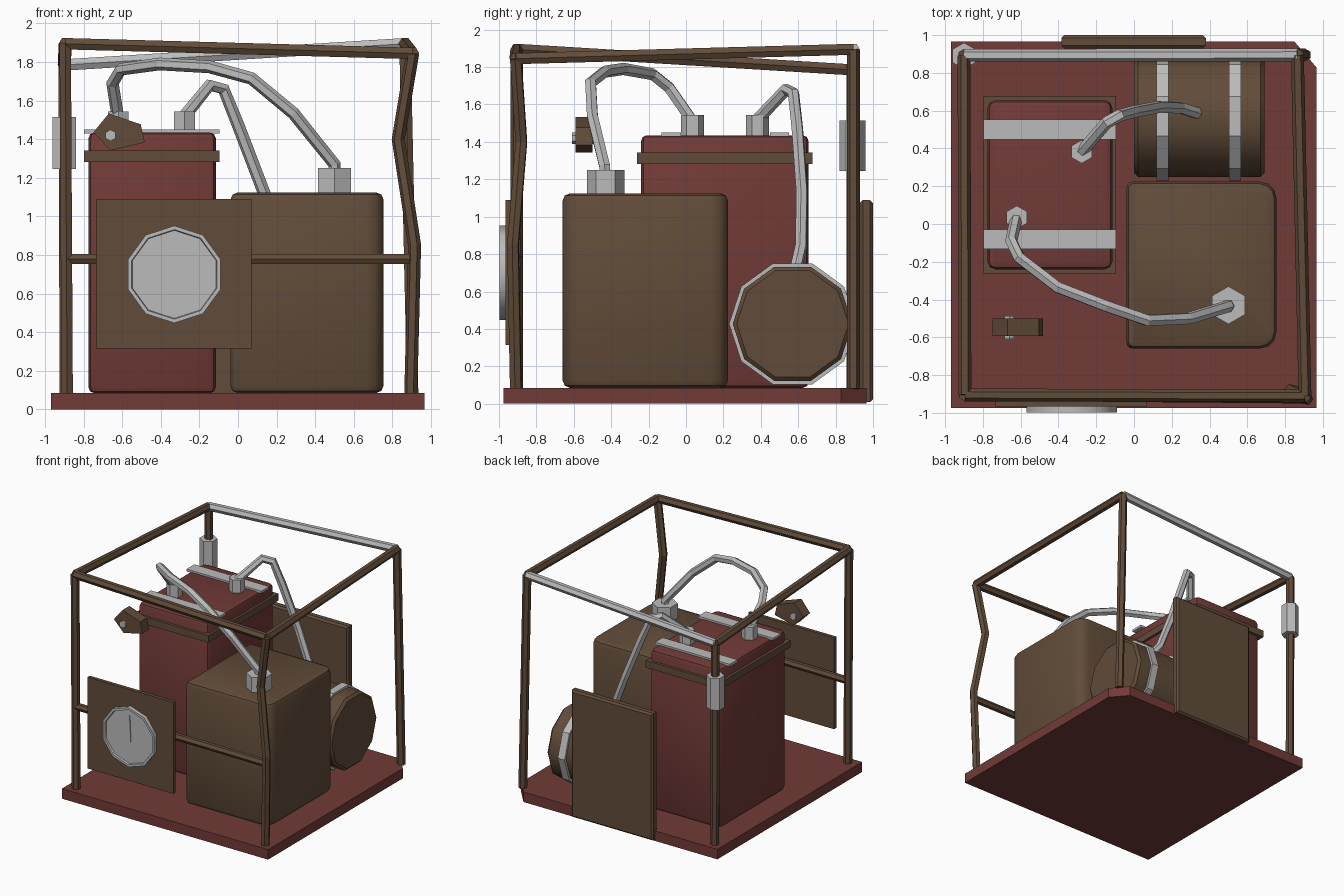
import bpy, bmesh, math

cube = bpy.data.objects.get("Cube")
if cube:
    bpy.data.objects.remove(cube, do_unlink=True)


def material(name, rgb):
    m = bpy.data.materials.new(name)
    m.use_nodes = True
    m.diffuse_color = (*rgb, 1)
    m.node_tree.nodes["Principled BSDF"].inputs["Base Color"].default_value = (*rgb, 1)
    return m


BROWN = material("brown", (0.12, 0.072, 0.041))
RED = material("dark red", (0.165, 0.043, 0.038))
GREY = material("grey", (0.5, 0.5, 0.5))


def finish(name, bm, mat, smooth):
    bmesh.ops.recalc_face_normals(bm, faces=bm.faces)
    mesh = bpy.data.meshes.new(name)
    bm.to_mesh(mesh)
    bm.free()
    mesh.materials.append(mat)
    obj = bpy.data.objects.new(name, mesh)
    bpy.context.collection.objects.link(obj)
    if smooth:
        bpy.ops.object.select_all(action="DESELECT")
        obj.select_set(True)
        bpy.context.view_layer.objects.active = obj
        bpy.ops.object.shade_smooth_by_angle(angle=math.radians(smooth))
    return obj


def prism(name, outline, axis, lo, hi, mat, bevel=0, segments=1, smooth=0, dish=None):
    """Extrude a 2D outline along an axis; optionally bevel the caps or dish the low cap."""
    place = {"x": lambda a, b, t: (t, a, b),
             "y": lambda a, b, t: (a, t, b),
             "z": lambda a, b, t: (a, b, t)}[axis]
    bm = bmesh.new()
    low = [bm.verts.new(place(a, b, lo)) for a, b in outline]
    high = [bm.verts.new(place(a, b, hi)) for a, b in outline]
    caps = [bm.faces.new(low), bm.faces.new(high)]
    n = len(outline)
    for i in range(n):
        j = (i + 1) % n
        bm.faces.new((low[i], low[j], high[j], high[i]))
    bmesh.ops.recalc_face_normals(bm, faces=bm.faces)
    if bevel:
        rims = list(caps[0].edges) + list(caps[1].edges)
        bmesh.ops.bevel(bm, geom=rims, offset=bevel, segments=segments,
                        profile=0.5, affect="EDGES")
    if dish:
        rim, depth = dish
        bmesh.ops.inset_region(bm, faces=[caps[0]], thickness=rim)
        bmesh.ops.inset_region(bm, faces=[caps[0]], thickness=0.004, depth=-depth)
    return finish(name, bm, mat, smooth)


def rect(a0, a1, b0, b1):
    return [(a0, b0), (a1, b0), (a1, b1), (a0, b1)]


def round_rect(a0, a1, b0, b1, left, right, steps=3):
    pts = []
    for a, b, r, start in ((a1, b1, right, 0), (a0, b1, left, 90),
                           (a0, b0, left, 180), (a1, b0, right, 270)):
        ca = a - r if a == a1 else a + r
        cb = b - r if b == b1 else b + r
        for k in range(steps + 1):
            t = math.radians(start + 90 * k / steps)
            pts.append((ca + r * math.cos(t), cb + r * math.sin(t)))
    return pts


def ngon(a, b, r, n, turn=0):
    angles = [math.radians(turn + 360 * k / n) for k in range(n)]
    return [(a + r * math.cos(t), b + r * math.sin(t)) for t in angles]


def tube(name, points, r, mat):
    """Six-sided pipe along a path of straight pieces."""
    curve = bpy.data.curves.new(name, "CURVE")
    curve.dimensions = "3D"
    curve.bevel_depth = r
    curve.bevel_resolution = 1
    curve.use_fill_caps = True
    spline = curve.splines.new("POLY")
    spline.points.add(len(points) - 1)
    for p, co in zip(spline.points, points):
        p.co = (*co, 1)
    spline.use_smooth = False
    curve.materials.append(mat)
    obj = bpy.data.objects.new(name, curve)
    bpy.context.collection.objects.link(obj)


# Base slab with one clipped corner
prism("base", [(-0.97, -0.975), (0.965, -0.975), (0.965, 0.83), (0.85, 0.965), (-0.97, 0.965)],
      "z", 0, 0.085, RED)

# Tall tank with band and top straps
prism("tank", round_rect(-0.775, -0.115, -0.24, 0.655, 0.04, 0.04, 2), "z", 0.085, 1.435,
      RED, 0.03, 2, 40)
prism("tank_band", rect(-0.797, -0.095, -0.262, 0.677), "z", 1.283, 1.343, BROWN)
for side, y in (("front", -0.08), ("back", 0.5)):
    prism("tank_strap_" + side, rect(-0.797, -0.095, y - 0.052, y + 0.052), "z", 1.43, 1.45, GREY)

# Rounded box
prism("box", round_rect(-0.04, 0.755, -0.66, 0.225, 0.035, 0.09), "z", 0.085, 1.125,
      BROWN, 0.04, 2, 40)

# Horizontal drum with hoops
prism("drum", ngon(0.57, 0.427, 0.32, 10), "x", 0, 0.69, BROWN, 0.02, 1, 40)
for side, x in (("right", 0.15), ("left", 0.535)):
    prism("drum_hoop_" + side, ngon(0.57, 0.427, 0.34, 10), "x", x - 0.032, x + 0.032, GREY)

# Pipe fittings
for name, x, y, r, lo, hi in (("tank_nut_front", -0.62, 0.035, 0.062, 1.435, 1.545),
                              ("tank_nut_back", -0.277, 0.383, 0.062, 1.435, 1.545),
                              ("box_nut", 0.5, -0.43, 0.1, 1.12, 1.25),
                              ("post_sleeve", -0.9, 0.89, 0.07, 1.245, 1.515)):
    prism(name, ngon(x, y, r, 6, 90), "z", lo, hi, GREY)

# Hoses
tube("box_hose", [(0.5, -0.43, 1.2), (0.5, -0.435, 1.27), (0.287, -0.5, 1.535),
                  (0.07, -0.51, 1.715), (-0.147, -0.435, 1.775), (-0.405, -0.335, 1.79),
                  (-0.607, -0.18, 1.762), (-0.65, -0.09, 1.69), (-0.622, 0.035, 1.51)],
     0.033, GREY)
tube("drum_hose", [(-0.277, 0.383, 1.52), (-0.147, 0.535, 1.68), (-0.075, 0.575, 1.66),
                   (0.0, 0.595, 1.475), (0.132, 0.62, 1.13), (0.245, 0.615, 0.84),
                   (0.333, 0.587, 0.72)], 0.033, GREY)

# Frame: corner tops, posts and rails
front_right = (-0.895, -0.905, 1.895)
front_left = (0.905, -0.91, 1.845)
back_left = (0.865, 0.895, 1.895)
back_right = (-0.9, 0.893, 1.785)
R = 0.034
tube("front_right_post", [(-0.885, -0.905, 0.08), front_right], R, BROWN)
tube("front_left_post", [(0.895, -0.91, 0.08), (0.915, -0.925, 0.85), (0.83, -0.88, 1.4),
                         front_left], R, BROWN)
tube("back_left_post", [(0.905, 0.895, 0.08), back_left], R, BROWN)
tube("back_right_post", [(-0.895, 0.893, 0.08), back_right], R, BROWN)
tube("front_top_rail", [front_right, front_left], R, BROWN)
tube("left_top_rail", [front_left, back_left], R, BROWN)
tube("right_top_rail", [front_right, back_right], R, BROWN)
tube("back_top_rail", [back_right, back_left], R, GREY)
tube("front_middle_rail", [(-0.885, -0.905, 0.78), (0.905, -0.92, 0.78)], 0.03, BROWN)

# Dial panel with dished dial and needle
prism("dial_panel", rect(-0.735, 0.07, 0.315, 1.09), "y", -0.965, -0.935, BROWN)
prism("dial", ngon(-0.33, 0.7, 0.252, 10, 90), "y", -0.998, -0.96, GREY,
      smooth=40, dish=(0.02, 0.015))
prism("dial_needle", [(-0.346, 0.66), (-0.314, 0.66), (-0.325, 0.88), (-0.335, 0.88)],
      "y", -0.99, -0.982, GREY)

# Back panel
prism("back_panel", rect(-0.385, 0.38, 0.01, 1.088), "y", 0.93, 1.0, BROWN, 0.015)

# Loose valve plate with bolt
prism("valve_plate", [(-0.75, 1.435), (-0.669, 1.534), (-0.504, 1.477), (-0.483, 1.383),
                      (-0.659, 1.342)], "y", -0.592, -0.5, BROWN)
prism("valve_bolt", ngon(-0.66, 1.42, 0.03, 6, 90), "y", -0.61, -0.487, GREY)
